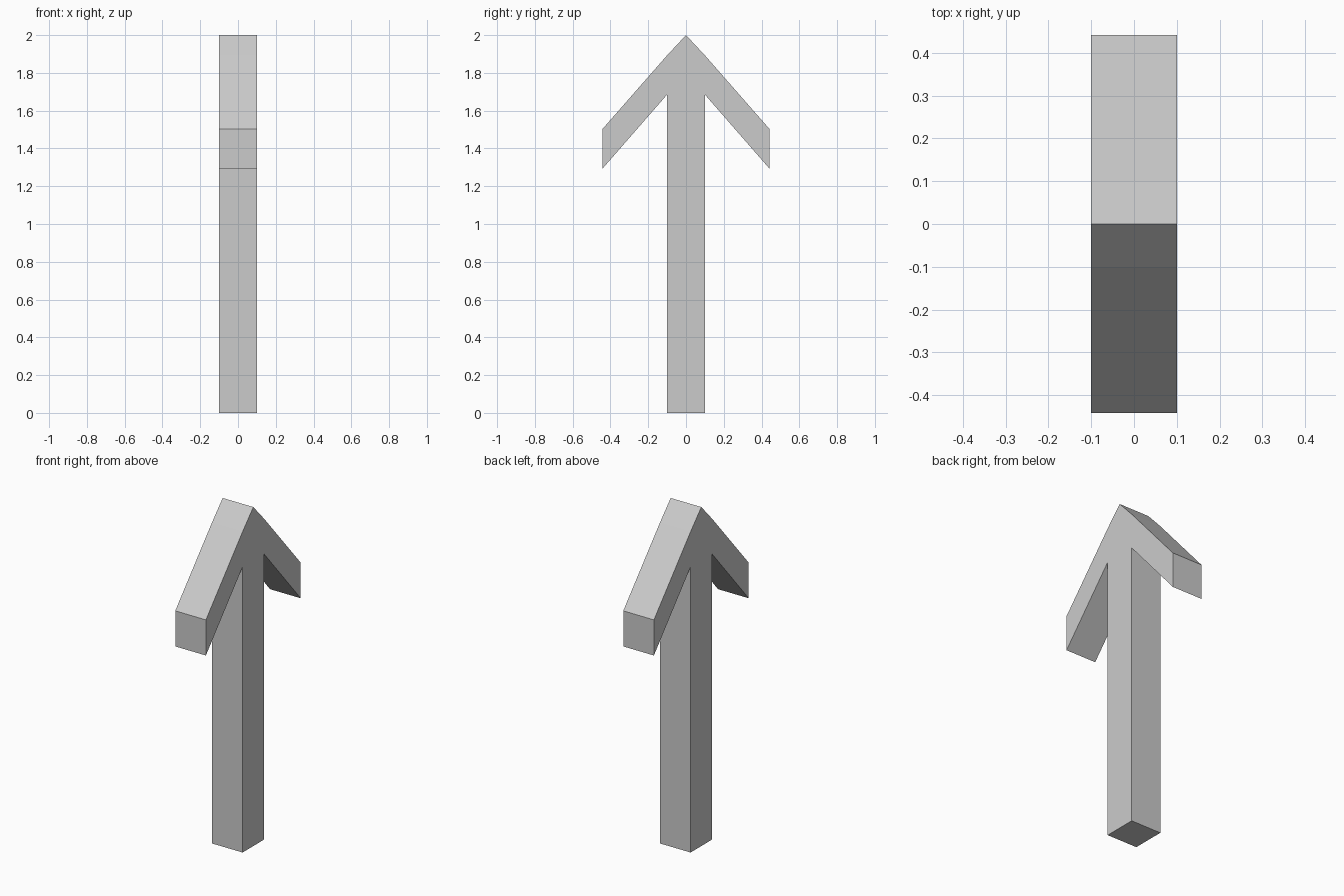
import bpy, bmesh

if "Cube" in bpy.data.objects:
    bpy.data.objects.remove(bpy.data.objects["Cube"])

# Half outline of the arrow in (y, z), from the foot up to the tip
half = [(0.1, 0), (0.1, 1.685), (0.442, 1.293), (0.442, 1.503), (0.1, 1.893)]
outline = half + [(0, 2)] + [(-y, z) for y, z in reversed(half)]

# Extrude the mirrored outline through the thickness
bm = bmesh.new()
face = bm.faces.new([bm.verts.new((-0.1, y, z)) for y, z in outline])
moved = bmesh.ops.extrude_face_region(bm, geom=[face], use_keep_orig=True)["geom"]
bmesh.ops.translate(bm, vec=(0.2, 0, 0),
                    verts=[g for g in moved if isinstance(g, bmesh.types.BMVert)])
bmesh.ops.recalc_face_normals(bm, faces=bm.faces)

mesh = bpy.data.meshes.new("arrow")
bm.to_mesh(mesh)
bm.free()
bpy.context.collection.objects.link(bpy.data.objects.new("arrow", mesh))
